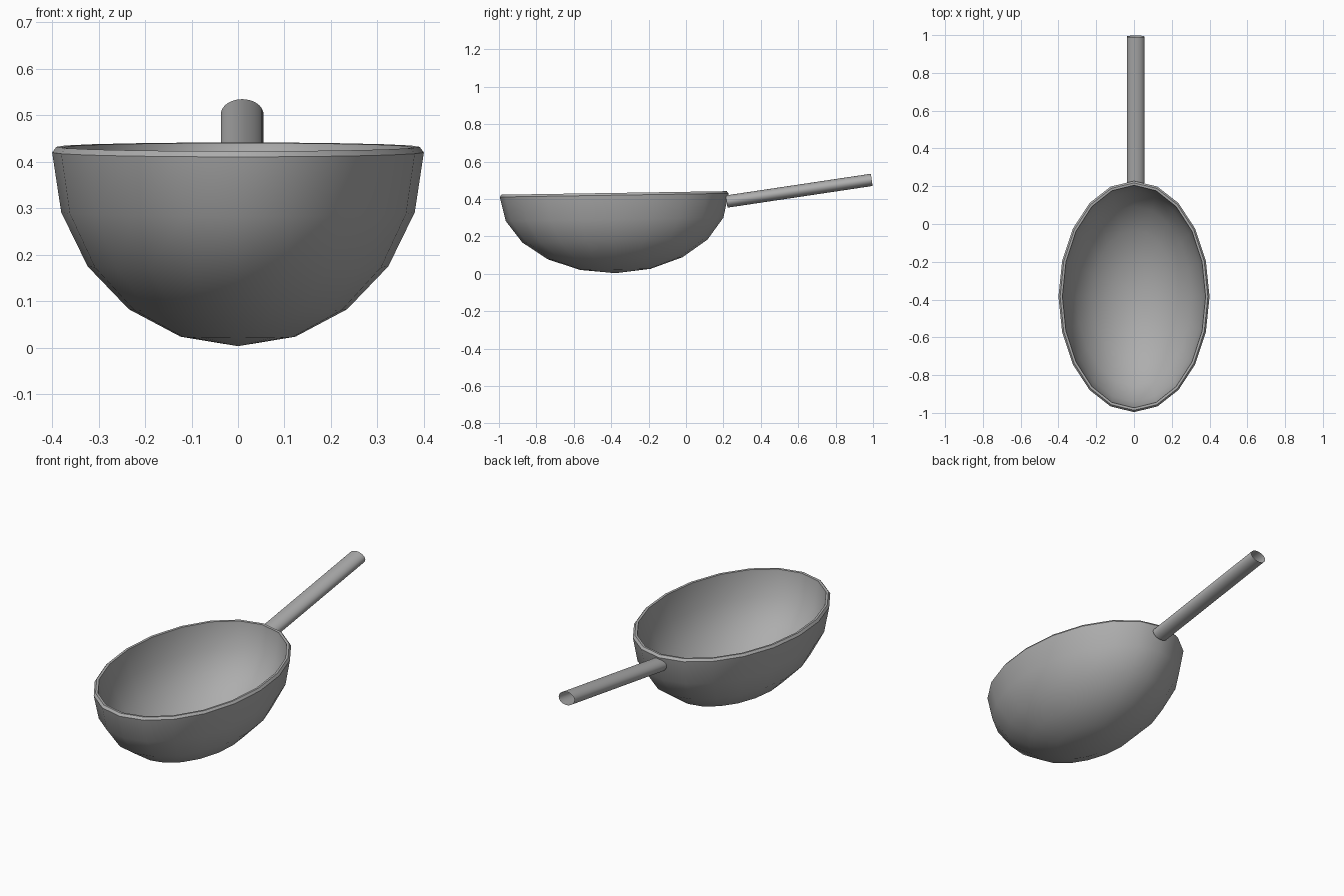
import bpy, bmesh
from math import sin, cos, pi, radians, atan2
from mathutils import Vector, Matrix

cube = bpy.data.objects.get("Cube")
if cube:
    bpy.data.objects.remove(cube, do_unlink=True)

# One plain grey metal for everything
metal = bpy.data.materials.new("grey metal")
metal.use_nodes = True
GREY = (0.42, 0.42, 0.42, 1)
metal.diffuse_color = GREY
metal.node_tree.nodes["Principled BSDF"].inputs["Base Color"].default_value = GREY


def finish(bm, name, matrix):
    bmesh.ops.recalc_face_normals(bm, faces=bm.faces)
    mesh = bpy.data.meshes.new(name)
    bm.to_mesh(mesh)
    bm.free()
    mesh.transform(matrix)
    mesh.materials.append(metal)
    obj = bpy.data.objects.new(name, mesh)
    bpy.context.collection.objects.link(obj)
    bpy.ops.object.select_all(action="DESELECT")
    obj.select_set(True)
    bpy.context.view_layer.objects.active = obj
    bpy.ops.object.shade_smooth_by_angle(angle=radians(32))
    return obj


# Bowl: profile of (rx, ry, z) from outer pole, over the rim, to inner pole
SEGMENTS, STEPS = 20, 5


def quarter(rx, ry, rz):
    angles = [pi / 2 * i / STEPS for i in range(STEPS + 1)]
    return [(rx * sin(a), ry * sin(a), -rz * cos(a)) for a in angles]


outer = quarter(0.4, 0.612, 0.417)
inner = quarter(0.378, 0.588, 0.402)
rim = [(0.391, 0.602, 0.012), (0.379, 0.589, 0.011)]
profile = outer + rim + inner[::-1]

bm = bmesh.new()
rings = []
for rx, ry, z in profile:
    if rx < 1e-6:
        rings.append([bm.verts.new((0, 0, z))] * SEGMENTS)
    else:
        turn = [2 * pi * i / SEGMENTS for i in range(SEGMENTS)]
        rings.append([bm.verts.new((rx * cos(t), ry * sin(t), z)) for t in turn])
for low, high in zip(rings, rings[1:]):
    for i in range(SEGMENTS):
        j = (i + 1) % SEGMENTS
        corners = dict.fromkeys((low[i], low[j], high[j], high[i]))
        bm.faces.new(list(corners))
finish(bm, "bowl", Matrix.Translation((0, -0.384, 0.42)) @ Matrix.Rotation(radians(0.9), 4, "X"))

# Handle: open oval tube rising gently towards the back
start, end = Vector((0.009, 0.217, 0.386)), Vector((0.009, 0.993, 0.502))
axis = end - start
bm = bmesh.new()
bmesh.ops.create_cone(bm, segments=32, cap_ends=False, radius1=1, radius2=1, depth=1)
tilt = atan2(axis.z, axis.y)
size = Matrix.Diagonal((0.046, 0.033, axis.length, 1))
place = Matrix.Translation((start + end) / 2) @ Matrix.Rotation(tilt - pi / 2, 4, "X")
finish(bm, "handle", place @ size)
